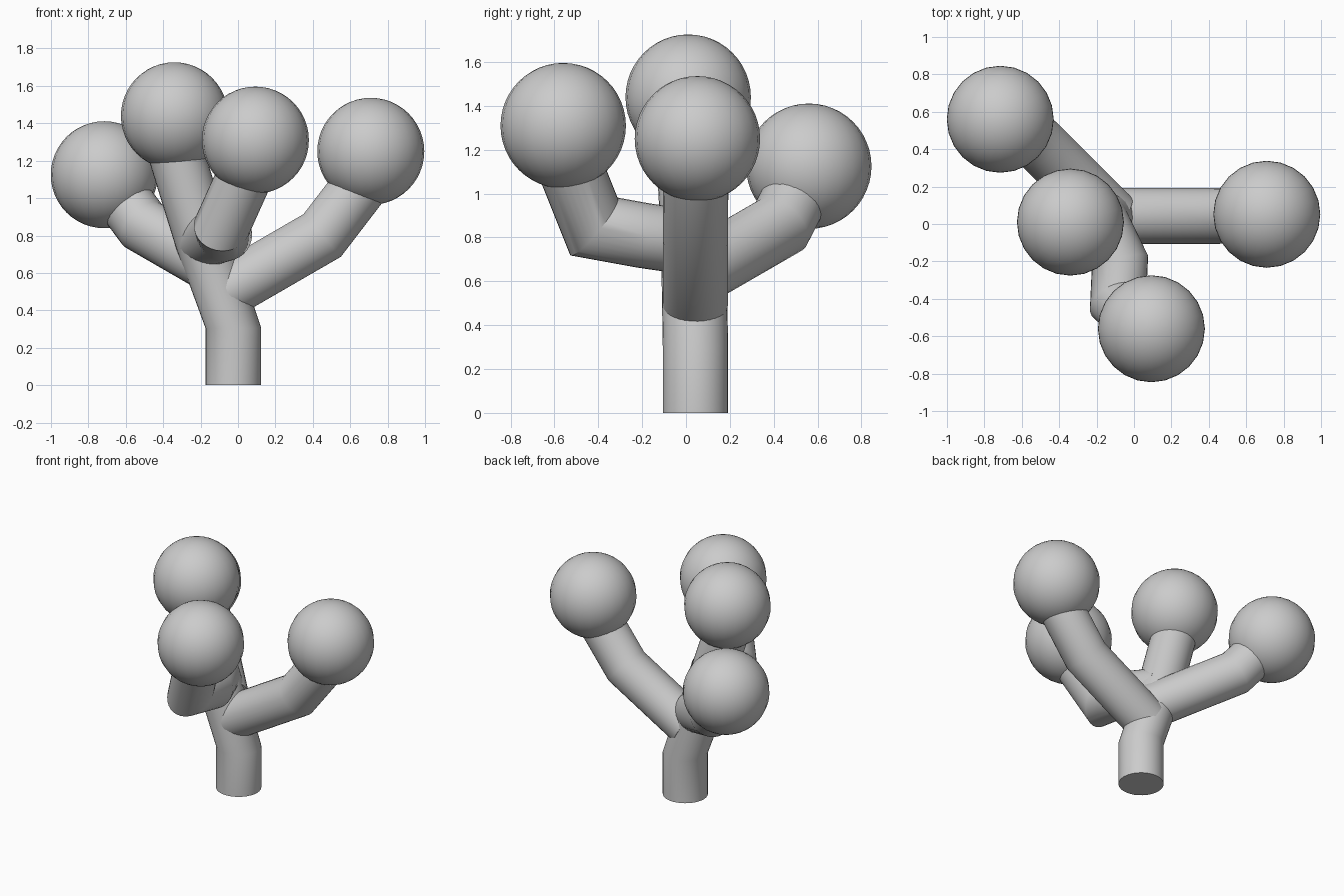
import bpy, bmesh, math
from mathutils import Vector

if "Cube" in bpy.data.objects:
    bpy.data.objects.remove(bpy.data.objects["Cube"])

TUBE_R, BALL_R, SIDES = 0.149, 0.286, 32


def finish(name, bm):
    bmesh.ops.recalc_face_normals(bm, faces=bm.faces)
    mesh = bpy.data.meshes.new(name)
    bm.to_mesh(mesh)
    bm.free()
    obj = bpy.data.objects.new(name, mesh)
    bpy.context.collection.objects.link(obj)
    bpy.ops.object.select_all(action='DESELECT')
    obj.select_set(True)
    bpy.context.view_layer.objects.active = obj
    bpy.ops.object.shade_smooth_by_angle(angle=math.radians(30))
    return obj


def tube(name, path, flat_ring=None):
    """Round tube along a path with mitred bends; flat_ring keeps one ring level."""
    pts = [Vector(p) for p in path]
    dirs = [(b - a).normalized() for a, b in zip(pts, pts[1:])]
    bm = bmesh.new()
    side = dirs[0].orthogonal().normalized()
    rings = []
    for i, p in enumerate(pts):
        d_in, d_out = dirs[max(i - 1, 0)], dirs[min(i, len(dirs) - 1)]
        n = d_in if i == flat_ring else (d_in + d_out).normalized()
        other = d_in.cross(side)
        ring = []
        for k in range(SIDES):
            a = 2 * math.pi * k / SIDES
            off = (side * math.cos(a) + other * math.sin(a)) * TUBE_R
            off -= d_in * (off.dot(n) / d_in.dot(n))
            ring.append(bm.verts.new(p + off))
        rings.append(ring)
        side = d_in.rotation_difference(d_out) @ side
    for a, b in zip(rings, rings[1:]):
        for k in range(SIDES):
            j = (k + 1) % SIDES
            bm.faces.new((a[k], a[j], b[j], b[k]))
    bm.faces.new(rings[0])
    bm.faces.new(rings[-1])
    return finish(name, bm)


def ball(name, center):
    bm = bmesh.new()
    bmesh.ops.create_uvsphere(bm, u_segments=24, v_segments=24, radius=BALL_R)
    bmesh.ops.translate(bm, verts=bm.verts, vec=center)
    return finish(name, bm)


# Trunk, leaning into the tallest branch
tube("trunk", [(-0.025, 0.043, 0), (-0.025, 0.043, 0.305),
               (-0.19, 0.035, 0.78), (-0.335, 0.01, 1.25)], flat_ring=1)

# Side branches
tube("right_branch", [(-0.06, 0.043, 0.505), (0.45, 0.043, 0.80), (0.68, 0.045, 1.10)])
tube("back_branch", [(-0.12, 0.04, 0.63), (-0.51, 0.43, 0.855), (-0.64, 0.52, 1.03)])
tube("front_branch", [(-0.19, 0.04, 0.775), (-0.075, -0.20, 0.81),
                      (-0.085, -0.42, 0.85), (0.05, -0.54, 1.15)])

# Round foliage
for name, c in {"top_foliage": (-0.34, 0.01, 1.44),
                "right_foliage": (0.71, 0.052, 1.25),
                "back_foliage": (-0.715, 0.56, 1.125),
                "front_foliage": (0.093, -0.56, 1.31)}.items():
    ball(name, c)
